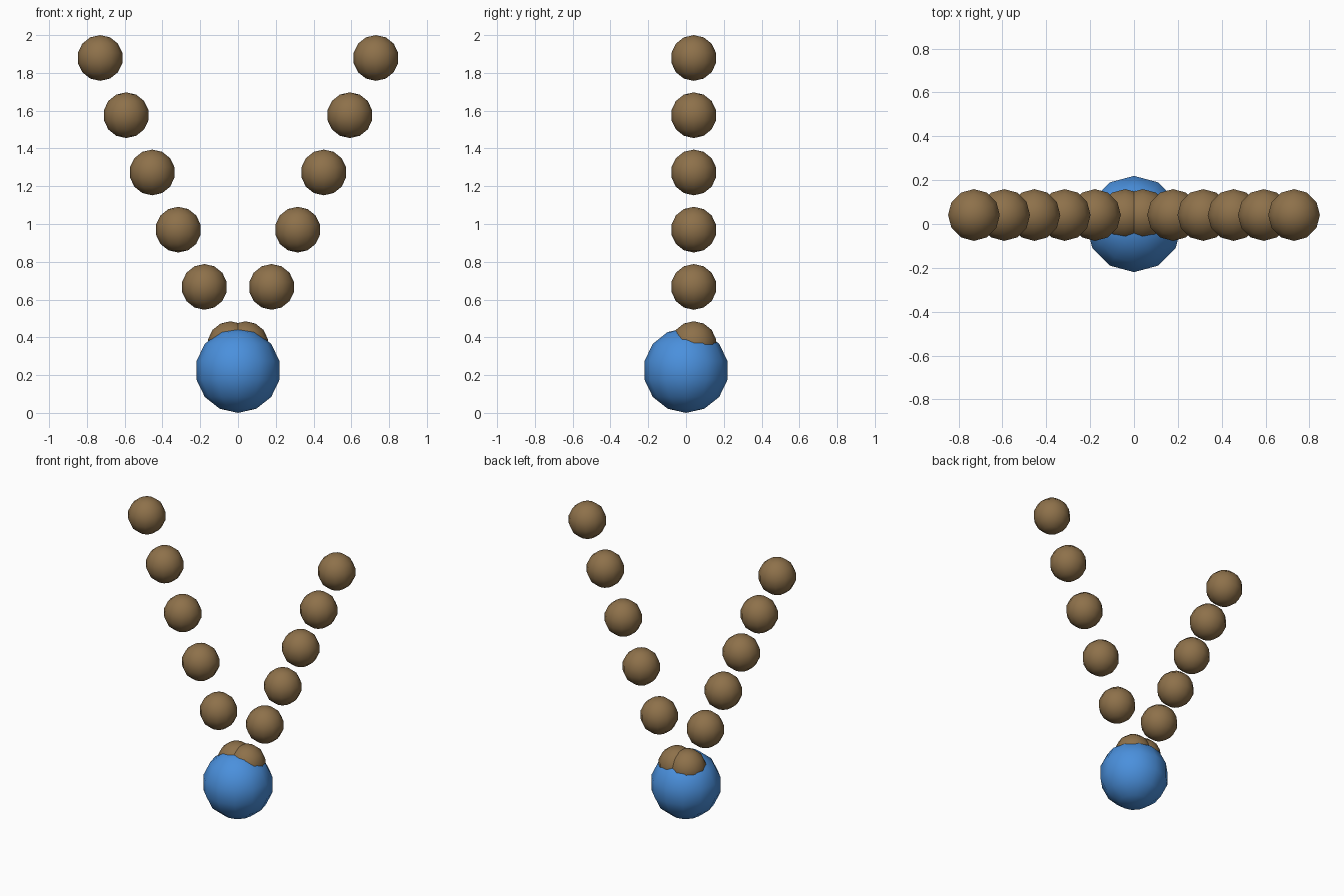
import bpy

if "Cube" in bpy.data.objects:
    bpy.data.objects.remove(bpy.data.objects["Cube"])


def material(name, rgb):
    mat = bpy.data.materials.new(name)
    mat.diffuse_color = (*rgb, 1.0)
    mat.use_nodes = True
    mat.node_tree.nodes["Principled BSDF"].inputs["Base Color"].default_value = mat.diffuse_color
    return mat


def ball(name, location, radius, mat):
    # low-poly ball: 12 sides, 7 rings, smooth shaded
    bpy.ops.mesh.primitive_uv_sphere_add(segments=12, ring_count=7,
                                         radius=radius, location=location)
    obj = bpy.context.object
    obj.name = name
    obj.data.materials.append(mat)
    bpy.ops.object.shade_smooth()
    return obj


blue = material("blue", (0.069, 0.279, 0.72))
brown = material("brown", (0.27, 0.165, 0.069))

# Large ball at the base
ball("base_ball", (0, 0, 0.225), 0.225, blue)

# Two straight rows of six beads, rising outwards in a V
for side, label in ((-1, "left"), (1, "right")):
    for i in range(6):
        ball(f"{label}_bead_{i + 1}",
             (side * (0.04 + 0.138 * i), 0.041, 0.364 + 0.303 * i),
             0.121, brown)
